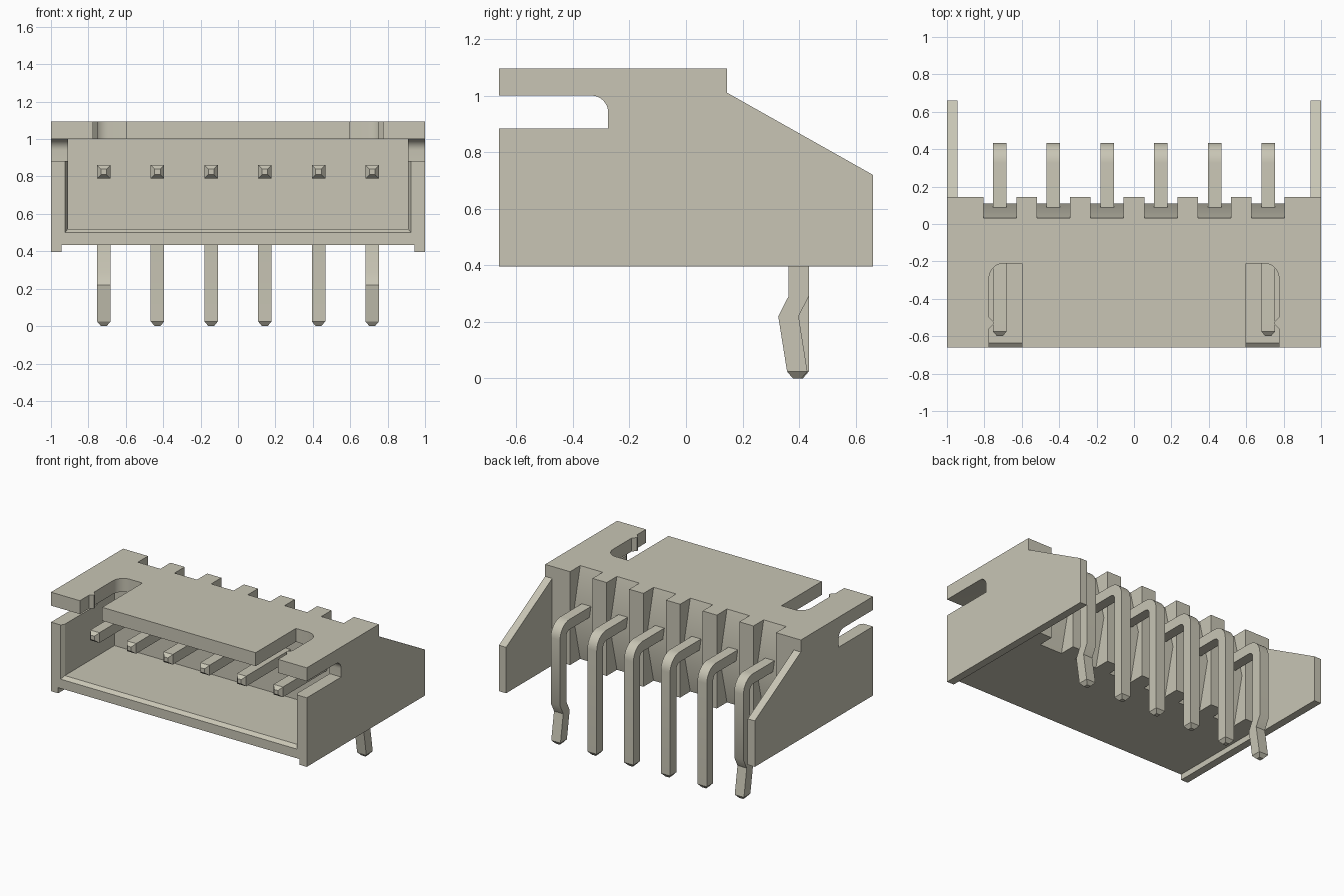
import bpy
import bmesh
from math import cos, sin, pi, radians

cube = bpy.data.objects.get("Cube")
if cube:
    bpy.data.objects.remove(cube, do_unlink=True)

ivory = bpy.data.materials.new("warm ivory")
ivory.use_nodes = True
colour = (0.58, 0.56, 0.46, 1)
ivory.diffuse_color = colour
ivory.node_tree.nodes["Principled BSDF"].inputs["Base Color"].default_value = colour


def loft(name, rings):
    """Skin a list of matching point rings and cap both ends."""
    bm = bmesh.new()
    loops = [[bm.verts.new(p) for p in ring] for ring in rings]
    n = len(loops[0])
    for a, b in zip(loops, loops[1:]):
        for i in range(n):
            j = (i + 1) % n
            bm.faces.new((a[i], a[j], b[j], b[i]))
    bm.faces.new(loops[0])
    bm.faces.new(loops[-1])
    bmesh.ops.recalc_face_normals(bm, faces=bm.faces)
    mesh = bpy.data.meshes.new(name)
    bm.to_mesh(mesh)
    bm.free()
    mesh.materials.append(ivory)
    obj = bpy.data.objects.new(name, mesh)
    bpy.context.collection.objects.link(obj)
    return obj


def side_prism(name, profile, x0, x1):
    return loft(name, [[(x, y, z) for y, z in profile] for x in (x0, x1)])


def plan_prism(name, plan, z0, z1):
    return loft(name, [[(x, y, z) for x, y in plan] for z in (z0, z1)])


def box(name, x, y, z):
    return plan_prism(name, [(x[0], y[0]), (x[1], y[0]), (x[1], y[1]), (x[0], y[1])], *z)


def arc(cx, cy, r, start, end, steps=8):
    angles = [radians(start + (end - start) * i / steps) for i in range(steps + 1)]
    return [(cx + r * cos(a), cy + r * sin(a)) for a in angles]


def activate(obj):
    bpy.ops.object.select_all(action='DESELECT')
    obj.select_set(True)
    bpy.context.view_layer.objects.active = obj


def cut(target, cutter):
    cutter.hide_render = True
    mod = target.modifiers.new("cut", 'BOOLEAN')
    mod.operation = 'DIFFERENCE'
    mod.solver = 'EXACT'
    mod.object = cutter
    activate(target)
    bpy.ops.object.modifier_apply(modifier=mod.name)
    bpy.data.objects.remove(cutter, do_unlink=True)


def finish(obj):
    activate(obj)
    bpy.ops.object.shade_smooth_by_angle(angle=radians(30))


FRONT, REAR, BACK = -0.66, 0.66, 0.145
PITCH = 0.287
pin_x = [(i - 2.5) * PITCH for i in range(6)]

# Housing: side outline with the open latch slot near the top
outline = [(FRONT, 0.395), (REAR, 0.395), (REAR, 0.72), (BACK, 1.01),
           (BACK, 1.095), (FRONT, 1.095), (FRONT, 1.0)]
outline += arc(-0.335, 0.94, 0.06, 90, 0)
outline += [(-0.275, 0.883), (FRONT, 0.883)]
housing = side_prism("housing", outline, -1, 1)

# Space between the rear wings, and the raised underside
cut(housing, box("wing_gap", (-0.945, 0.945), (BACK, 1), (0.2, 1.3)))
cut(housing, box("underside_gap", (-0.945, 0.945), (-1, 1), (0.2, 0.435)))

# Socket cavity with a bevelled mouth
cut(housing, box("cavity", (-0.91, 0.91), (-0.8, -0.08), (0.52, 1.0)))
mouth = [[(-w, y, z), (w, y, z), (w, y, 1.0), (-w, y, 1.0)]
         for y, w, z in ((FRONT - 0.025, 0.94, 0.48), (FRONT + 0.025, 0.91, 0.52))]
cut(housing, loft("mouth_bevel", mouth))

# Keyed slots in the roof, each with a small ridge on its outer edge
for side in (-1, 1):
    plan = [(0.6, -0.8), (0.6, -0.21)] + arc(0.695, -0.29, 0.08, 90, 0)
    plan += [(0.775, -0.5), (0.75, -0.525), (0.75, -0.535), (0.775, -0.56), (0.775, -0.8)]
    cut(housing, plan_prism("roof_slot", [(side * x, y) for x, y in plan], 0.95, 1.3))

# Rear grooves around each pin, ridged at mid height
groove = [(0.3, 1.1), (0.03, 1.1), (0.11, 0.77), (0.03, 0.43), (0.3, 0.43)]
for x in pin_x:
    cut(housing, side_prism("groove", groove, x - 0.088, x + 0.088))
finish(housing)


# Bent square pins: each ring is two (y, z) edge points and a half width
def pin(name, x, kinked):
    h, tip = 0.036, 0.015
    zc, yc = 0.825, 0.398
    stations = [((-0.6, zc - tip), (-0.6, zc + tip), tip),
                ((-0.575, zc - h), (-0.575, zc + h), h)]
    inner = arc(yc - 0.071, zc - 0.071, 0.035, 90, 0)
    outer = arc(yc - 0.071, zc - 0.071, 0.107, 90, 0)
    stations += [(a, b, h) for a, b in zip(inner, outer)]
    leg = [(0.29, 0), (0.22, -0.036), (0.025, -0.005)] if kinked else [(0.025, 0)]
    stations += [((yc + s - h, z), (yc + s + h, z), h) for z, s in leg]
    end = yc + leg[-1][1]
    stations.append(((end - tip, 0), (end + tip, 0), tip))
    rings = [[(x - w, *a), (x + w, *a), (x + w, *b), (x - w, *b)] for a, b, w in stations]
    finish(loft(name, rings))


for i, x in enumerate(pin_x):
    pin(f"pin_{i + 1}", x, i in (0, 5))
